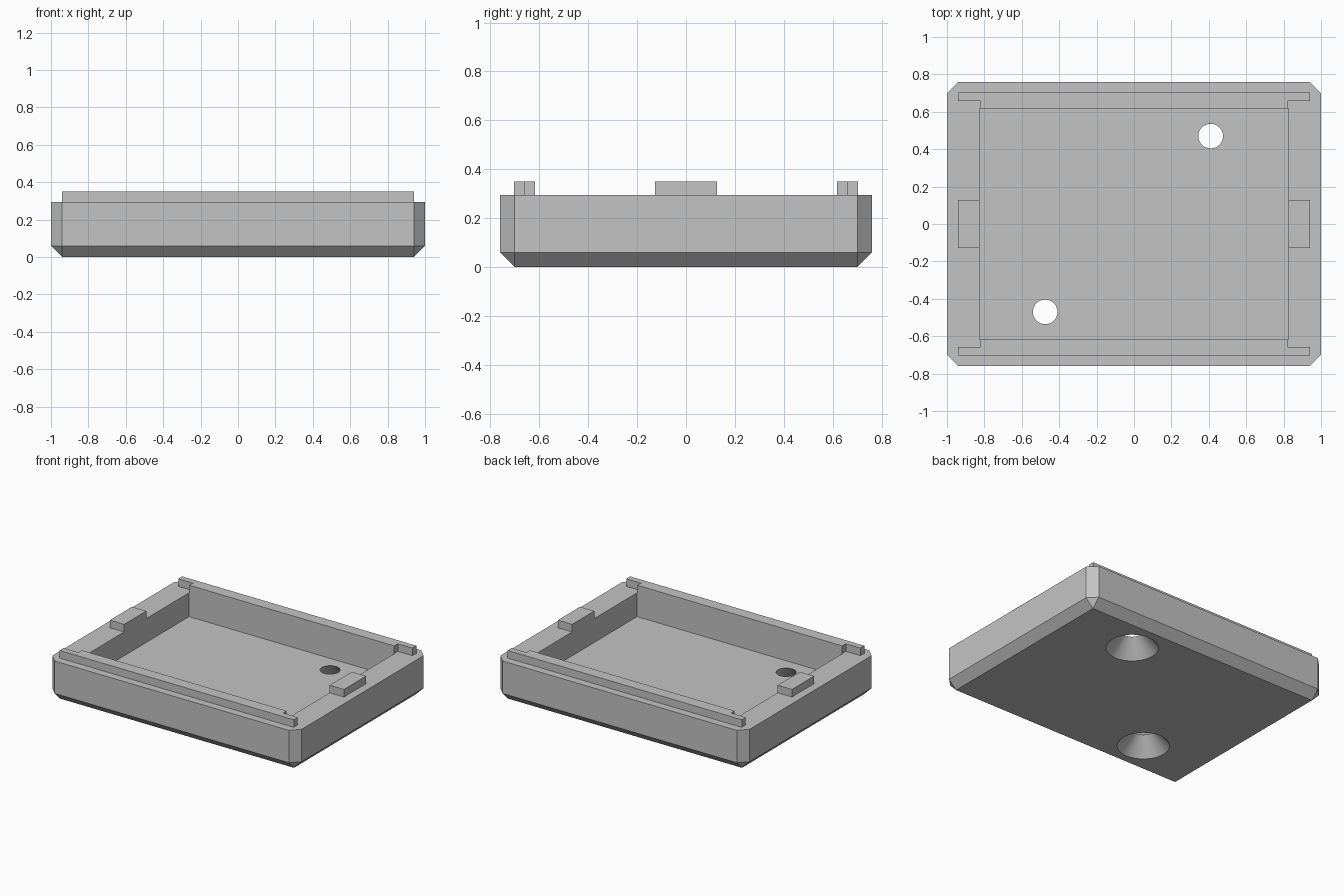
import bpy
import bmesh
from mathutils import Matrix, Vector

cube = bpy.data.objects.get("Cube")
if cube:
    bpy.data.objects.remove(cube, do_unlink=True)

RIM, TOP, FLOOR, CHAMFER = 0.295, 0.35, 0.122, 0.06
POCKET_X, POCKET_Y = 0.825, 0.617

plastic = bpy.data.materials.new("grey_plastic")
plastic.use_nodes = True
colour = (0.55, 0.55, 0.55, 1)
plastic.diffuse_color = colour
plastic.node_tree.nodes["Principled BSDF"].inputs["Base Color"].default_value = colour


def make_object(name, bm):
    mesh = bpy.data.meshes.new(name)
    bm.to_mesh(mesh)
    bm.free()
    mesh.materials.append(plastic)
    obj = bpy.data.objects.new(name, mesh)
    bpy.context.collection.objects.link(obj)
    return obj


def box_mesh(low, high):
    low, high = Vector(low), Vector(high)
    bm = bmesh.new()
    place = Matrix.Translation((low + high) / 2) @ Matrix.Diagonal((*(high - low), 1))
    bmesh.ops.create_cube(bm, size=1, matrix=place)
    return bm


def box(name, low, high):
    return make_object(name, box_mesh(low, high))


def combine(target, helper, operation):
    """Join or cut with a helper, then discard it."""
    helper.hide_render = True
    mod = target.modifiers.new(helper.name, "BOOLEAN")
    mod.operation = operation
    mod.solver = "EXACT"
    mod.object = helper
    bpy.context.view_layer.objects.active = target
    bpy.ops.object.modifier_apply(modifier=mod.name)
    bpy.data.objects.remove(helper, do_unlink=True)


# Body: a block chamfered on every edge except the top rim
bm = box_mesh((-1, -0.76, 0), (1, 0.76, RIM))
edges = [e for e in bm.edges if min(v.co.z for v in e.verts) < RIM / 2]
bmesh.ops.bevel(bm, geom=edges, offset=CHAMFER, offset_type="OFFSET",
                segments=1, affect="EDGES")
tray = make_object("enclosure_tray", bm)

# Raised lips along front and back, rooted in the walls
root = 0.2
for side in (-1, 1):
    outer, step, inner = (side * y for y in (0.703, 0.658, 0.55))
    strip = box("lip_strip", (-0.94, min(outer, step), root),
                (0.94, max(outer, step), TOP))
    ledge_start = side * 0.68
    ledge = box("lip_ledge", (-POCKET_X + 0.003, min(ledge_start, inner), root),
                (POCKET_X - 0.003, max(ledge_start, inner), TOP))
    combine(strip, ledge, "UNION")
    combine(tray, strip, "UNION")

    # Locating tab on each end wall
    xs = sorted((side * 0.75, side * 0.94))
    tab = box("end_tab", (xs[0], -0.127, root), (xs[1], 0.127, TOP))
    combine(tray, tab, "UNION")

# Inner pocket
combine(tray, box("pocket_cutter", (-POCKET_X, -POCKET_Y, FLOOR),
                  (POCKET_X, POCKET_Y, 1)), "DIFFERENCE")

# Countersunk screw holes through the floor
wide, narrow, extra = 0.173, 0.066, 0.02
slope = (wide - narrow) / FLOOR
for x, y in ((0.41, 0.47), (-0.475, -0.47)):
    bm = bmesh.new()
    bmesh.ops.create_cone(bm, cap_ends=True, segments=32,
                          radius1=wide + slope * extra, radius2=narrow - slope * extra,
                          depth=FLOOR + 2 * extra,
                          matrix=Matrix.Translation((x, y, FLOOR / 2)))
    combine(tray, make_object("countersink_cutter", bm), "DIFFERENCE")

# Smooth countersinks, crisp edges elsewhere
bpy.ops.object.select_all(action="DESELECT")
tray.select_set(True)
bpy.context.view_layer.objects.active = tray
bpy.ops.object.shade_smooth_by_angle(angle=0.5)
